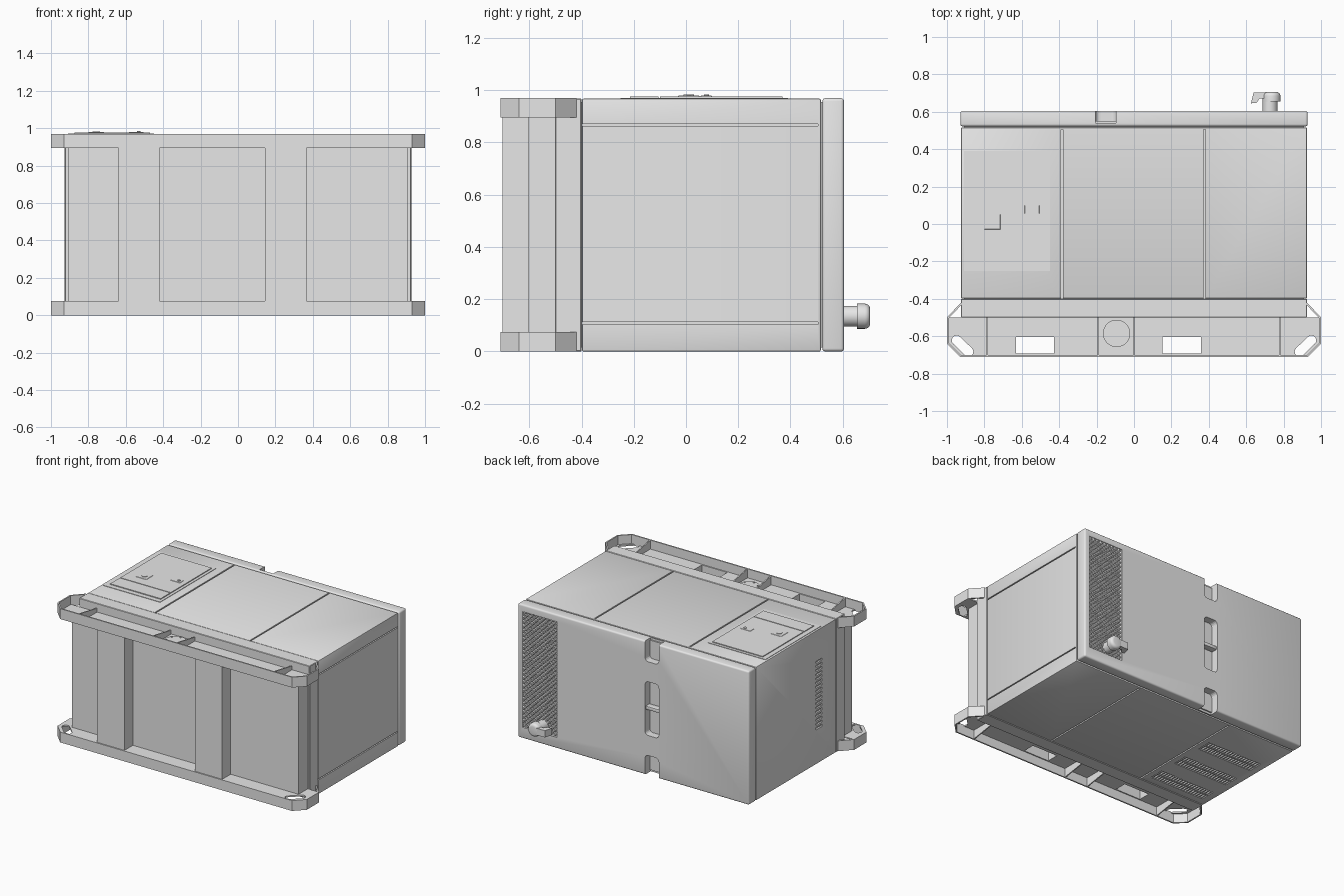
import bpy, bmesh, math
from mathutils import Matrix, Vector

old = bpy.data.objects.get("Cube")
if old:
    bpy.data.objects.remove(old, do_unlink=True)

grey = bpy.data.materials.new("light_grey_paint")
grey.use_nodes = True
grey.diffuse_color = (0.8, 0.8, 0.8, 1)
grey.node_tree.nodes["Principled BSDF"].inputs["Base Color"].default_value = (0.8, 0.8, 0.8, 1)


def finish(name, bm, smooth=False):
    bmesh.ops.recalc_face_normals(bm, faces=bm.faces)
    me = bpy.data.meshes.new(name)
    bm.to_mesh(me)
    bm.free()
    me.materials.append(grey)
    ob = bpy.data.objects.new(name, me)
    bpy.context.collection.objects.link(ob)
    if smooth:
        activate(ob)
        bpy.ops.object.shade_smooth_by_angle(angle=math.radians(35))
    return ob


def activate(ob):
    bpy.ops.object.select_all(action='DESELECT')
    ob.select_set(True)
    bpy.context.view_layer.objects.active = ob


def add_box(bm, x, y, z):
    size = Vector((x[1] - x[0], y[1] - y[0], z[1] - z[0]))
    mid = Vector((sum(x), sum(y), sum(z))) / 2
    return bmesh.ops.create_cube(bm, size=1, matrix=Matrix.Translation(mid) @ Matrix.Diagonal((*size, 1)))["verts"]


def boxes(name, spans, bevel=0, segments=2):
    bm = bmesh.new()
    for span in spans:
        add_box(bm, *span)
    if bevel:
        bmesh.ops.bevel(bm, geom=bm.edges[:], offset=bevel, segments=segments, affect='EDGES', profile=0.5)
    return finish(name, bm, bool(bevel))


def add_prism(bm, points, z0, z1):
    face = bm.faces.new([bm.verts.new((px, py, z0)) for px, py in points])
    top = bmesh.ops.extrude_face_region(bm, geom=[face])["geom"]
    bmesh.ops.translate(bm, vec=(0, 0, z1 - z0), verts=[v for v in top if isinstance(v, bmesh.types.BMVert)])


def cylinder(name, centre, radius, depth, along_y=False, sides=32, bevel=0):
    bm = bmesh.new()
    turn = Matrix.Rotation(-math.pi / 2 if along_y else 0, 4, 'X')
    bmesh.ops.create_cone(bm, cap_ends=True, segments=sides, radius1=radius, radius2=radius,
                          depth=depth, matrix=Matrix.Translation(centre) @ turn)
    if bevel:
        far = [e for e in bm.edges if all(v.co.y > centre[1] for v in e.verts)]
        bmesh.ops.bevel(bm, geom=far, offset=bevel, segments=4, affect='EDGES', profile=0.5)
    return finish(name, bm, True)


def cut(target, cutter):
    mod = target.modifiers.new("cut", 'BOOLEAN')
    mod.operation, mod.object, mod.solver = 'DIFFERENCE', cutter, 'EXACT'
    activate(target)
    bpy.ops.object.modifier_apply(modifier=mod.name)
    bpy.data.objects.remove(cutter, do_unlink=True)


# Housing with panel gaps and vent pockets
W, H = 0.925, 0.968
body = boxes("housing", [((-W, W), (-0.398, 0.516), (0, H))], 0.006)
boxes("lower_skirt", [((-W, W), (-0.5, -0.4), (0, H))], 0.003, 1)
boxes("inner_core", [((-0.91, 0.91), (-0.45, 0.55), (0.015, 0.955))])
gaps = []
for x in (-0.385, 0.377):
    for z in (0, H):
        gaps.append(((x - 0.005, x + 0.005), (-0.42, 0.505), (z - 0.012, z + 0.012)))
for z in (0.108, 0.867):
    gaps.append(((W - 0.012, W + 0.012), (-0.42, 0.505), (z - 0.004, z + 0.004)))
vent_rows = (0.2, -0.045, -0.285)
for y in vent_rows:
    gaps.append(((-0.87, -0.43), (y - 0.055, y + 0.055), (-0.01, 0.013)))
gaps.append(((-W - 0.01, -W + 0.013), (-0.24, -0.17), (0.25, 0.76)))
cut(body, boxes("cutter", gaps))

# Louvre slats
slats = []
for y in vent_rows:
    for i in range(20):
        x = -0.86 + i * 0.022
        slats.append(((x - 0.005, x + 0.005), (y - 0.055, y + 0.055), (0.003, 0.016)))
    slats.append(((-0.87, -0.43), (y - 0.005, y + 0.005), (0.002, 0.016)))
boxes("underside_louvres", slats)
boxes("side_louvres", [((-W + 0.002, -W + 0.016), (-0.24, -0.17), (0.265 + i * 0.03, 0.28 + i * 0.03))
                       for i in range(17)])

# Roof cap with lifting notches and grille pocket
roof = boxes("roof_cap", [((-0.928, 0.928), (0.522, 0.605), (0, 0.97))], 0.012, 3)
bm = bmesh.new()
for z in ((-0.1, 0.145), (0.29, 0.68), (0.825, 1.07)):
    verts = add_box(bm, (-0.205, -0.095), (0.54, 0.65), z)
    edges = {e for v in verts for e in v.link_edges if abs(e.verts[0].co.y - e.verts[1].co.y) > 0.05}
    bmesh.ops.bevel(bm, geom=list(edges), offset=0.025, segments=4, affect='EDGES', profile=0.5)
add_box(bm, (0.61, 0.89), (0.59, 0.65), (0.08, 0.92))
cut(roof, finish("cutter", bm))
boxes("lifting_bar", [((-0.21, -0.09), (0.55, 0.597), (0.47, 0.495))], 0.004)

# Diamond mesh grille
bm = bmesh.new()
place = Matrix.Translation((0.75, 0.597, 0.5)) @ Matrix.Rotation(math.pi / 2, 4, 'X') @ Matrix.Diagonal((0.14, 0.42, 1, 1))
bmesh.ops.create_grid(bm, x_segments=9, y_segments=27, size=1, matrix=place)
inner = [e for e in bm.edges if not e.is_boundary]
bmesh.ops.poke(bm, faces=bm.faces[:])
bmesh.ops.dissolve_edges(bm, edges=inner, use_verts=False)
grille = finish("roof_grille", bm)
wire = grille.modifiers.new("wire", 'WIREFRAME')
wire.thickness, wire.use_boundary = 0.01, True

# Exhaust stack and rain flap
cylinder("exhaust_pipe", (0.727, 0.63, 0.135), 0.04, 0.08, True)
cylinder("exhaust_cap", (0.735, 0.68, 0.135), 0.048, 0.05, True, bevel=0.02)
bm = bmesh.new()
add_prism(bm, [(0.625, 0.645), (0.655, 0.648), (0.672, 0.672), (0.73, 0.672), (0.73, 0.704), (0.64, 0.704)], 0.11, 0.16)
finish("rain_flap", bm)

# Control hatch
boxes("hatch_frame", [((-0.91, -0.45), (-0.25, 0.39), (0.96, 0.971))])
boxes("hatch_doors", [((-0.875, -0.47), (-0.1, 0.37), (0.965, 0.977)),
                      ((-0.875, -0.47), (-0.215, -0.106), (0.965, 0.977))])
boxes("hatch_latches", [((-0.8, -0.715), (-0.03, 0.052), (0.97, 0.979)),
                        ((-0.585, -0.505), (0.055, 0.1), (0.97, 0.979))], 0.002, 1)
cylinder("hatch_knob", (-0.757, 0.011, 0.98), 0.02, 0.006, sides=20)
cylinder("latch_button", (-0.53, 0.078, 0.981), 0.01, 0.006, sides=12)

# Fuel tank and fork pockets
pocket_x = ((-0.64, -0.42), (0.145, 0.365))
boxes("fuel_tank", [((-0.91, 0.91), (-0.605, -0.49), (0.07, 0.9))])
walls = []
for a, b in pocket_x:
    z = (0.07, 0.9)
    walls += [((a, a + 0.008), (-0.702, -0.6), z), ((b - 0.008, b), (-0.702, -0.6), z),
              ((a, b), (-0.702, -0.692), z)]
boxes("fork_pockets", walls)

# Skid rails: outer wall, web plate with openings, gussets
half = [(0.93, -0.71), (1, -0.64), (1, -0.5), (0.925, -0.42)]
outline = [(-x, y) for x, y in reversed(half)] + half


def slot(side):
    a, b = Vector((side * 0.948, -0.622)), Vector((side * 0.885, -0.683))
    start = math.atan2(b.y - a.y, b.x - a.x)
    pts = []
    for centre, base in ((b, start - math.pi / 2), (a, start + math.pi / 2)):
        for i in range(9):
            t = base + math.pi * i / 8
            pts.append((centre.x + 0.026 * math.cos(t), centre.y + 0.026 * math.sin(t)))
    return pts


def rail(name, z0, z1, web_z):
    bm = bmesh.new()
    rows = [[bm.verts.new((x, y, z)) for x, y in outline] for z in (z0, z1)]
    for i in range(len(outline) - 1):
        bm.faces.new((rows[0][i], rows[0][i + 1], rows[1][i + 1], rows[1][i]))
    me = bpy.data.meshes.new(name + "_wall")
    bm.to_mesh(me)
    bm.free()
    me.materials.append(grey)
    wall = bpy.data.objects.new(name + "_wall", me)
    bpy.context.collection.objects.link(wall)
    solid = wall.modifiers.new("thickness", 'SOLIDIFY')
    solid.thickness, solid.offset, solid.use_even_offset = 0.01, -1, True

    bm = bmesh.new()
    add_prism(bm, [(x * 0.996, y + (0.004 if y < -0.7 else 0)) for x, y in outline[1:-1]], web_z, web_z + 0.01)
    web = finish(name + "_web", bm)
    bm = bmesh.new()
    for side in (-1, 1):
        add_prism(bm, slot(side), web_z - 0.05, web_z + 0.05)
    for a, b in pocket_x:
        add_box(bm, (a + 0.008, b - 0.008), (-0.692, -0.605), (web_z - 0.05, web_z + 0.05))
    cut(web, finish(name + "_cutter", bm))

    # Gussets taper from the outer wall towards the housing
    outer = z1 if z1 > 0.5 else z0
    inner_z = (outer + web_z) / 2
    bm = bmesh.new()
    for x in (-0.785, -0.19, 0, 0.78):
        pts = [(-0.705, web_z + 0.005), (-0.5, web_z + 0.005), (-0.5, inner_z), (-0.705, outer)]
        face = bm.faces.new([bm.verts.new((x - 0.004, y, z)) for y, z in pts])
        moved = bmesh.ops.extrude_face_region(bm, geom=[face])["geom"]
        bmesh.ops.translate(bm, vec=(0.008, 0, 0), verts=[v for v in moved if isinstance(v, bmesh.types.BMVert)])
    finish(name + "_gussets", bm)


rail("bottom_rail", 0, 0.075, 0.065)
rail("top_rail", 0.895, 0.97, 0.895)

# Bolted tank cover
cylinder("tank_cover", (-0.093, -0.585, 0.908), 0.073, 0.012)
for i in range(6):
    t = math.pi / 3 * i + math.pi / 6
    cylinder("cover_bolt", (-0.093 + 0.06 * math.cos(t), -0.585 + 0.06 * math.sin(t), 0.916), 0.006, 0.008, sides=6)
